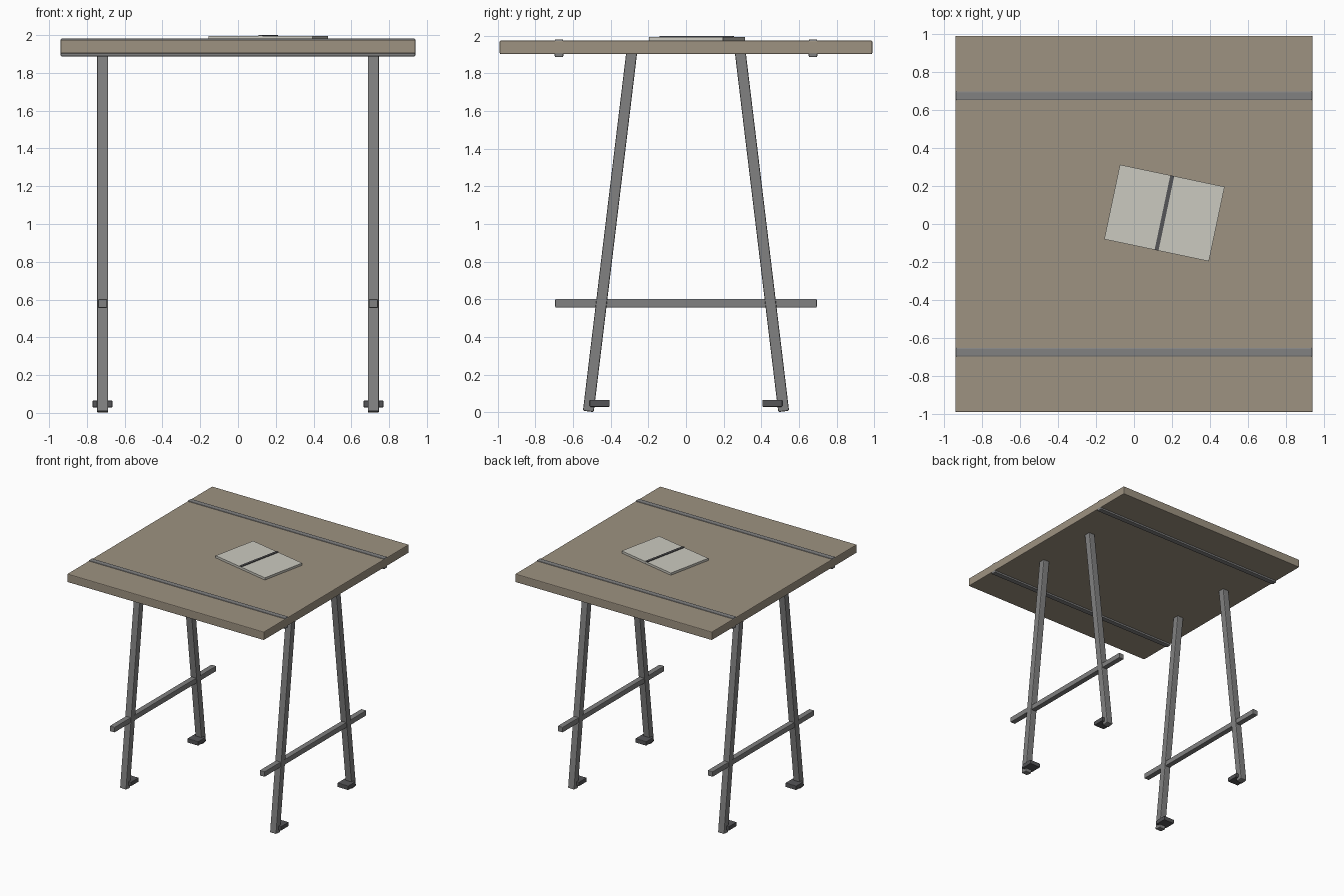
import bpy
from math import atan2, radians, hypot

if "Cube" in bpy.data.objects:
    bpy.data.objects.remove(bpy.data.objects["Cube"])


def material(name, r, g, b):
    m = bpy.data.materials.new(name)
    m.diffuse_color = (r, g, b, 1)
    m.use_nodes = True
    m.node_tree.nodes["Principled BSDF"].inputs["Base Color"].default_value = m.diffuse_color
    return m


wood = material("worn_wood", 0.34, 0.29, 0.22)
paper = material("paper", 0.60, 0.59, 0.53)
steel = material("steel", 0.22, 0.22, 0.22)
dark = material("dark_steel", 0.09, 0.09, 0.095)


def box(name, centre, size, mat, rot=(0, 0, 0), bevel=0.0):
    """Box with optional chamfered edges."""
    bpy.ops.mesh.primitive_cube_add(size=1, location=centre, rotation=rot)
    ob = bpy.context.object
    ob.name = name
    ob.scale = size
    bpy.ops.object.transform_apply(location=False, rotation=False, scale=True)
    ob.data.materials.append(mat)
    if bevel:
        mod = ob.modifiers.new("edge_bevel", 'BEVEL')
        mod.width = bevel
        mod.segments = 2
    return ob


# Table top
box("table_top", (0, 0, 1.939), (1.88, 1.98, 0.072), wood, bevel=0.006)

# Battens let into the top, showing above and below
for side, s in (("front", -1), ("back", 1)):
    box(f"{side}_batten", (0, s * 0.675, 1.934), (1.878, 0.046, 0.094), steel, bevel=0.006)

# Splayed legs, feet and cross bars
y_low, z_low, y_high, z_high = 0.519, 0.004, 0.287, 1.925
length = hypot(y_low - y_high, z_high - z_low)
tilt = atan2(y_low - y_high, z_high - z_low)
for side, sx in (("left", -1), ("right", 1)):
    x = sx * 0.717
    for end, sy in (("front", -1), ("back", 1)):
        box(f"{end}_{side}_leg", (x, sy * (y_low + y_high) / 2, (z_low + z_high) / 2),
            (0.06, 0.058, length), steel, (sy * tilt, 0, 0), 0.007)
        box(f"{end}_{side}_foot", (x, sy * 0.459, 0.047), (0.105, 0.106, 0.037), dark, bevel=0.005)
    box(f"{side}_cross_bar", (x, 0, 0.579), (0.048, 1.39, 0.046), steel, bevel=0.005)

# Open booklet lying askew, with a dark spine
turn = (0, 0, radians(-11.9))
box("booklet_pages", (0.16, 0.058, 1.984), (0.563, 0.401, 0.02), paper, turn)
box("booklet_spine", (0.16, 0.058, 1.989), (0.021, 0.401, 0.022), dark, turn)
